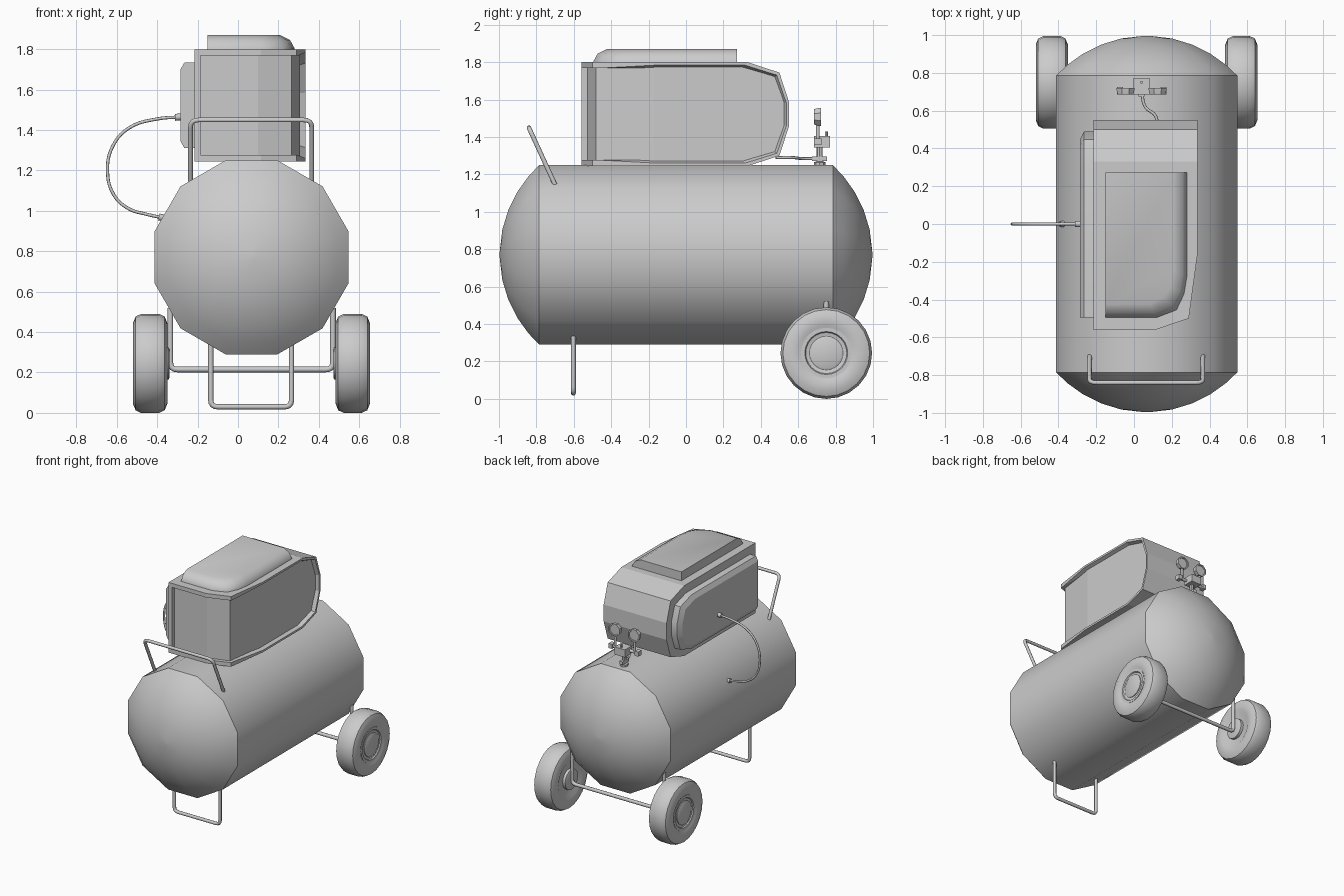
import bpy, bmesh, math
from mathutils import Vector

cube = bpy.data.objects.get("Cube")
if cube:
    bpy.data.objects.remove(cube, do_unlink=True)

grey = bpy.data.materials.new("plain_grey")
grey.use_nodes = True
grey.diffuse_color = (0.6, 0.6, 0.6, 1)
grey.node_tree.nodes["Principled BSDF"].inputs["Base Color"].default_value = (0.6, 0.6, 0.6, 1)


def activate(ob):
    bpy.ops.object.select_all(action='DESELECT')
    ob.select_set(True)
    bpy.context.view_layer.objects.active = ob


def finish(ob, angle=32):
    ob.data.materials.clear()
    ob.data.materials.append(grey)
    activate(ob)
    if angle:
        bpy.ops.object.shade_smooth_by_angle(angle=math.radians(angle))
    return ob


def loft(name, rings, angle=32):
    """Skin a list of equal point rings and cap both ends."""
    bm = bmesh.new()
    loops = [[bm.verts.new(p) for p in ring] for ring in rings]
    n = len(loops[0])
    for a, b in zip(loops, loops[1:]):
        for i in range(n):
            j = (i + 1) % n
            bm.faces.new((a[i], a[j], b[j], b[i]))
    bm.faces.new(loops[0][::-1])
    bm.faces.new(loops[-1])
    bmesh.ops.recalc_face_normals(bm, faces=bm.faces)
    me = bpy.data.meshes.new(name)
    bm.to_mesh(me)
    bm.free()
    ob = bpy.data.objects.new(name, me)
    bpy.context.collection.objects.link(ob)
    return finish(ob, angle)


def lathe(name, centre, axis, profile, sides, turn=0.0, angle=32):
    """Revolve (distance along axis, radius) pairs about an axis."""
    c = Vector(centre)
    u = {'x': Vector((0, 1, 0)), 'y': Vector((1, 0, 0)), 'z': Vector((1, 0, 0))}[axis]
    v = Vector((0, 1, 0)) if axis == 'z' else Vector((0, 0, 1))
    w = Vector([float(axis == k) for k in 'xyz'])
    steps = [math.tau * (i + turn) / sides for i in range(sides)]
    return loft(name, [[c + w * d + r * (u * math.cos(t) + v * math.sin(t)) for t in steps]
                       for d, r in profile], angle)


def box(name, lo, hi):
    corners = [(lo[0], lo[1]), (hi[0], lo[1]), (hi[0], hi[1]), (lo[0], hi[1])]
    return loft(name, [[(x, y, z) for x, y in corners] for z in (lo[2], hi[2])], 0)


def tube(name, points, radius, bend=0.0, smooth=False):
    """Round tube along a path, with optional rounded corners."""
    pts = [Vector(p) for p in points]
    path = [pts[0]]
    for a, b, c in zip(pts, pts[1:], pts[2:]):
        if bend:
            p, q = b + (a - b).normalized() * bend, b + (c - b).normalized() * bend
            path += [p.lerp(b, t).lerp(b.lerp(q, t), t) for t in (0, .25, .5, .75, 1)]
        else:
            path.append(b)
    path.append(pts[-1])
    cu = bpy.data.curves.new(name, 'CURVE')
    cu.dimensions = '3D'
    cu.bevel_depth = radius
    cu.bevel_resolution = 2
    cu.use_fill_caps = True
    sp = cu.splines.new('BEZIER' if smooth else 'POLY')
    if smooth:
        sp.bezier_points.add(len(path) - 1)
        sp.resolution_u = 5
        for bp, p in zip(sp.bezier_points, path):
            bp.co = p
            bp.handle_left_type = bp.handle_right_type = 'AUTO'
    else:
        sp.points.add(len(path) - 1)
        for sp_point, p in zip(sp.points, path):
            sp_point.co = (*p, 1)
    ob = bpy.data.objects.new(name, cu)
    bpy.context.collection.objects.link(ob)
    activate(ob)
    bpy.ops.object.convert(target='MESH')
    return finish(bpy.context.object, 50)


def combine(ob, tool, operation):
    activate(ob)
    mod = ob.modifiers.new("cut", 'BOOLEAN')
    mod.operation, mod.object, mod.solver = operation, tool, 'EXACT'
    bpy.ops.object.modifier_apply(modifier=mod.name)
    bpy.data.objects.remove(tool, do_unlink=True)
    return ob


def side_profile(front, back, bottom, top, cut=0.22):
    """Outline in y and z, square in front and faceted at the back."""
    h = top - bottom
    return [(front, bottom), (front, top), (back - cut, top), (back - cut * .23, top - h * .1),
            (back, top - h * .38), (back, bottom + h * .38),
            (back - cut * .23, bottom + h * .1), (back - cut, bottom)]


def across(profile, x):
    return [(x, y, z) for y, z in profile]


def upright(plan, z):
    return [(x, y, z) for x, y in plan]


# Tank with spherical end caps
TX, R = 0.067, 0.497
curve = 0.69
seat = math.sqrt(curve ** 2 - R ** 2)
dome = [(math.sqrt(curve ** 2 - (R * k) ** 2) - seat, R * k) for k in (1, .87, .7, .5, .28, .03)]
profile = [(-0.785 - d, r) for d, r in reversed(dome)] + [(0.785 + d, r) for d, r in dome]
lathe("tank", (TX, 0, 0.77), 'y', profile, 12, 0.5)

# Motor housing: outer rim with an open front and left side
shell = loft("housing_rim", [across(side_profile(-.56, .55, 1.245, 1.80), x) for x in (-.215, .335)], 0)
plan = [(-.3, -.56), (.113, -.56), (.29, -.5), (.335, -.17), (.335, .7), (-.3, .7)]
combine(shell, loft("plan_cutter", [upright(plan, z) for z in (1, 2)], 0), 'INTERSECT')
inner, flare = side_profile(-.7, .52, 1.277, 1.768), side_profile(-.7, .54, 1.257, 1.788)
combine(shell, loft("recess_cutter", [across(inner, -.185), across(inner, .295), across(flare, .345)], 0),
        'DIFFERENCE')

# Recessed wall inside the rim
wall = loft("housing_wall", [across(side_profile(-.6, .53, 1.262, 1.785), x) for x in (-.2, .4)], 0)
plan = [(-.2, -.53), (.1, -.53), (.265, -.48), (.308, -.17), (.308, .6), (-.2, .6)]
combine(wall, loft("wall_cutter", [upright(plan, z) for z in (1, 2)], 0), 'INTERSECT')

# Raised top cover, sloped toward the front and left


def cover_plan(s):
    return [(-.15, .272), (-.15, -.495 + s), (.12 - s / 2, -.495 + s), (.225 - s, -.455 + s),
            (.265 - s, -.37 + s / 2), (.28 - s, -.28 + s / 2), (.28 - s, .272)]


loft("top_cover", [upright(cover_plan(s), z) for s, z in ((0, 1.79), (0, 1.805), (.022, 1.845), (.07, 1.87))], 40)

# Side panel
outer, face = side_profile(-.495, .49, 1.31, 1.735, .18), side_profile(-.495, .45, 1.345, 1.70, .16)
loft("side_panel", [across(outer, -.21), across(outer, -.265), across(face, -.285)], 25)

# Bent tube handle, front leg and axle bracket
tube("handle", [(-.235, -.70, 1.145), (-.235, -.84, 1.45), (.365, -.84, 1.45), (.365, -.70, 1.145)], .012, .04)
tube("front_leg", [(-.135, -.602, .36), (-.135, -.602, .03), (.265, -.602, .03), (.265, -.602, .36)], .013, .035)
tube("axle_bracket", [(-.335, .75, .52), (-.335, .75, .215), (.47, .75, .215), (.47, .75, .52)], .014, .035)

# Wheels: tyre, rim and hub cap
tyre = [(-.07, .125), (-.083, .15), (-.085, .2), (-.072, .232), (-.045, .245),
        (.045, .245), (.072, .232), (.085, .2), (.083, .15), (.07, .125)]
for side, x in (("right", -.435), ("left", .568)):
    out = -1 if side == "right" else 1
    c = (x, .75, .245)
    lathe(side + "_tyre", c, 'x', tyre, 24, angle=40)
    lathe(side + "_rim", c, 'x', [(out * d, r) for d, r in ((.06, .135), (.078, .135), (.078, .115), (.055, .1))], 24)
    lathe(side + "_hub_cap", c, 'x', [(out * d, r) for d, r in ((.05, .09), (.075, .09), (.08, .08))], 24)
    lathe(side + "_inner_hub", c, 'x', [(-out * d, r) for d, r in ((.05, .08), (.092, .08), (.096, .07))], 16)

# Pressure hose and its end fittings
hose = [(-.27, 1.465), (-.4, 1.455), (-.54, 1.41), (-.62, 1.32), (-.646, 1.2),
        (-.615, 1.08), (-.54, 1.01), (-.46, .985), (-.36, .963)]
tube("hose", [(x, 0, z) for x, z in hose], .008, smooth=True)
tube("upper_hose_fitting", [(-.28, 0, 1.465), (-.312, 0, 1.463)], .017)
tube("lower_hose_fitting", [(-.355, 0, .963), (-.392, 0, .97)], .017)

# Regulator: foot, block, crossbar, valves and two gauges
GX, GY = 0.04, 0.705
lathe("regulator_foot", (GX, GY + .01, 1.24), 'z', [(0, .03), (.025, .03), (.03, .016), (.13, .016)], 8)
box("lower_valve_bar", (GX - .015, .675, 1.272), (GX + .015, .755, 1.296))
box("regulator_block", (GX - .045, .685, 1.345), (GX + .045, .77, 1.405))
lathe("regulator_knob", (GX, .75, 1.40), 'z', [(0, .008), (.03, .008)], 8)
tube("crossbar", [(GX - .13, GY, 1.375), (GX + .13, GY, 1.375)], .012)
for side, s in (("right", -1), ("left", 1)):
    x = GX + s * .085
    box(side + "_valve", (GX + s * .115 - .016, GY - .02, 1.357), (GX + s * .115 + .016, GY + .02, 1.393))
    tube(side + "_gauge_stem", [(x, GY, 1.375), (x, GY, 1.47)], .01)
    lathe(side + "_gauge", (x, GY - .02, 1.508), 'y', [(0, .045), (.03, .052), (.036, .052), (.036, .042), (.03, .04)],
          8, 0.5)

# Feed pipe from the housing to the regulator
tube("feed_pipe", [(.12, .48, 1.29), (.115, .57, 1.29), (.06, .62, 1.285), (.04, .70, 1.285)], .008, smooth=True)
